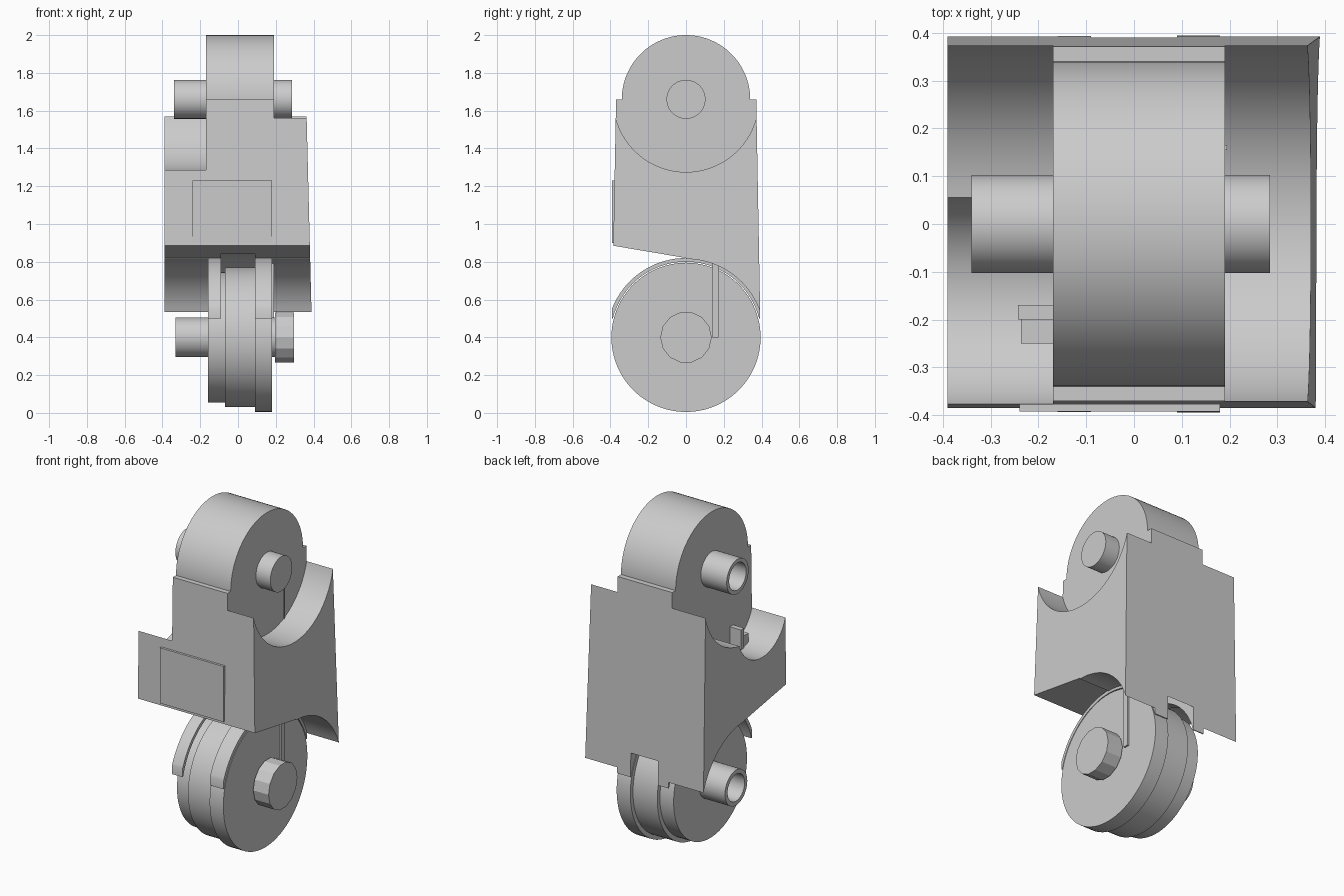
import bpy, bmesh
from math import cos, sin, radians

cube = bpy.data.objects.get("Cube")
if cube:
    bpy.data.objects.remove(cube, do_unlink=True)

grey = bpy.data.materials.new("plain_grey")
grey.use_nodes = True
grey.diffuse_color = (0.6, 0.6, 0.6, 1)
grey.node_tree.nodes["Principled BSDF"].inputs["Base Color"].default_value = (0.6, 0.6, 0.6, 1)

TOP_Z, LOW_Z = 1.66, 0.4  # wheel axle heights


def prism(name, pts, x0, x1):
    """Extrude a (y, z) outline along x."""
    bm = bmesh.new()
    ends = [[bm.verts.new((x, y, z)) for y, z in pts] for x in (x0, x1)]
    bm.faces.new(ends[0])
    bm.faces.new(ends[1])
    n = len(pts)
    for i in range(n):
        j = (i + 1) % n
        bm.faces.new((ends[0][i], ends[0][j], ends[1][j], ends[1][i]))
    bmesh.ops.recalc_face_normals(bm, faces=bm.faces)
    mesh = bpy.data.meshes.new(name)
    bm.to_mesh(mesh)
    bm.free()
    mesh.materials.append(grey)
    ob = bpy.data.objects.new(name, mesh)
    bpy.context.scene.collection.objects.link(ob)
    return ob


def arc(cy, cz, r, a0, a1, n):
    return [(cy + r * cos(radians(a0 + (a1 - a0) * i / n)),
             cz + r * sin(radians(a0 + (a1 - a0) * i / n))) for i in range(n + 1)]


def disc(name, cz, r, x0, x1, n=96):
    return prism(name, arc(0, cz, r, 0, 360, n)[:-1], x0, x1)


def box(name, x0, x1, y0, y1, z0, z1):
    return prism(name, [(y0, z0), (y1, z0), (y1, z1), (y0, z1)], x0, x1)


def cut(ob, cutters):
    """Subtract the cutters, then remove them."""
    bpy.context.view_layer.objects.active = ob
    for c in cutters:
        c.hide_render = True
        mod = ob.modifiers.new("cut", "BOOLEAN")
        mod.operation, mod.solver, mod.object = "DIFFERENCE", "EXACT", c
        bpy.ops.object.modifier_apply(modifier=mod.name)
        bpy.data.objects.remove(c, do_unlink=True)


# Main housing, slightly tapered on its +x side
body = prism("housing", [(-0.37, TOP_Z), (-0.385, 0.885), (0, 0.82), (0, 0.5),
                         (0.393, 0.5), (0.372, TOP_Z)], -0.39, 0.39)
for v in body.data.vertices:
    if v.co.x > 0:
        v.co.x -= 0.025 * (v.co.z - 0.5)

# Saddles beside the upper wheel, a deeper scoop on one side, arches below
scoop = arc(-0.16, 1.36, 0.23, 180, 360, 48) + [(0.07, 1.8), (-0.39, 1.8)]
cut(body, [
    disc("saddle_cutter_left", TOP_Z, 0.385, 0.19, 0.6),
    disc("saddle_cutter_right", TOP_Z, 0.385, -0.6, -0.17),
    prism("scoop_cutter", scoop, -0.6, -0.17),
    disc("arch_cutter_core", LOW_Z, 0.4, -0.6, 0.6),
    disc("arch_cutter_left", LOW_Z, 0.415, 0.18, 0.6),
    disc("arch_cutter_right", LOW_Z, 0.415, -0.6, -0.16),
    disc("groove_cutter", LOW_Z, 0.46, -0.09, 0.09),
])

# Front plate and small bracket in the scoop
box("front_plate", -0.24, 0.18, -0.392, -0.37, 0.9, 1.23)
box("bracket_low", -0.237, -0.16, -0.25, -0.2, 1.12, 1.2)
box("bracket_high", -0.243, -0.16, -0.2, -0.17, 1.12, 1.25)

# Fenders in front of the lower wheel
outer = [(max(y, -0.393), z) for y, z in arc(0, LOW_Z, 0.42, 90, 159, 32)]
inner = arc(0, LOW_Z, 0.4, 165.5, 90, 32)
fender = outer + [(-0.393, 0.5)] + inner
for side, x0, x1 in (("right", -0.16, -0.09), ("left", 0.09, 0.18)):
    prism("fender_" + side, fender, x0, x1)

# Upper wheel with axle, hollow at one end
disc("upper_wheel", TOP_Z, 0.34, -0.17, 0.19)
axle = disc("upper_axle", TOP_Z, 0.103, -0.34, 0.285, 64)
cut(axle, [disc("axle_bore_cutter", TOP_Z, 0.08, -0.5, -0.17, 64)])

# Lower wheel of three stepped discs
for name, r, x0, x1 in (("small", 0.345, -0.16, -0.07), ("middle", 0.37, -0.07, 0.09),
                        ("large", 0.395, 0.09, 0.18)):
    disc("lower_wheel_" + name, LOW_Z, r, x0, x1)
tube = disc("lower_axle", LOW_Z, 0.105, -0.33, 0.2, 64)
cut(tube, [disc("tube_bore_cutter", LOW_Z, 0.08, -0.5, -0.16, 64)])
disc("lower_knob", LOW_Z, 0.136, 0.195, 0.296, 14)

# Thin strips on the wheel sides
box("lower_strip", 0.17, 0.19, 0.14, 0.172, 0.4, 0.8)
box("upper_strip", 0.18, 0.195, 0.155, 0.165, 1.28, TOP_Z)

# Round faces smooth, corners sharp
bpy.ops.object.select_all(action="DESELECT")
for ob in bpy.context.scene.objects:
    if ob.type == "MESH" and ob.name != "lower_knob":
        ob.select_set(True)
        bpy.context.view_layer.objects.active = ob
bpy.ops.object.shade_smooth_by_angle(angle=radians(25))
